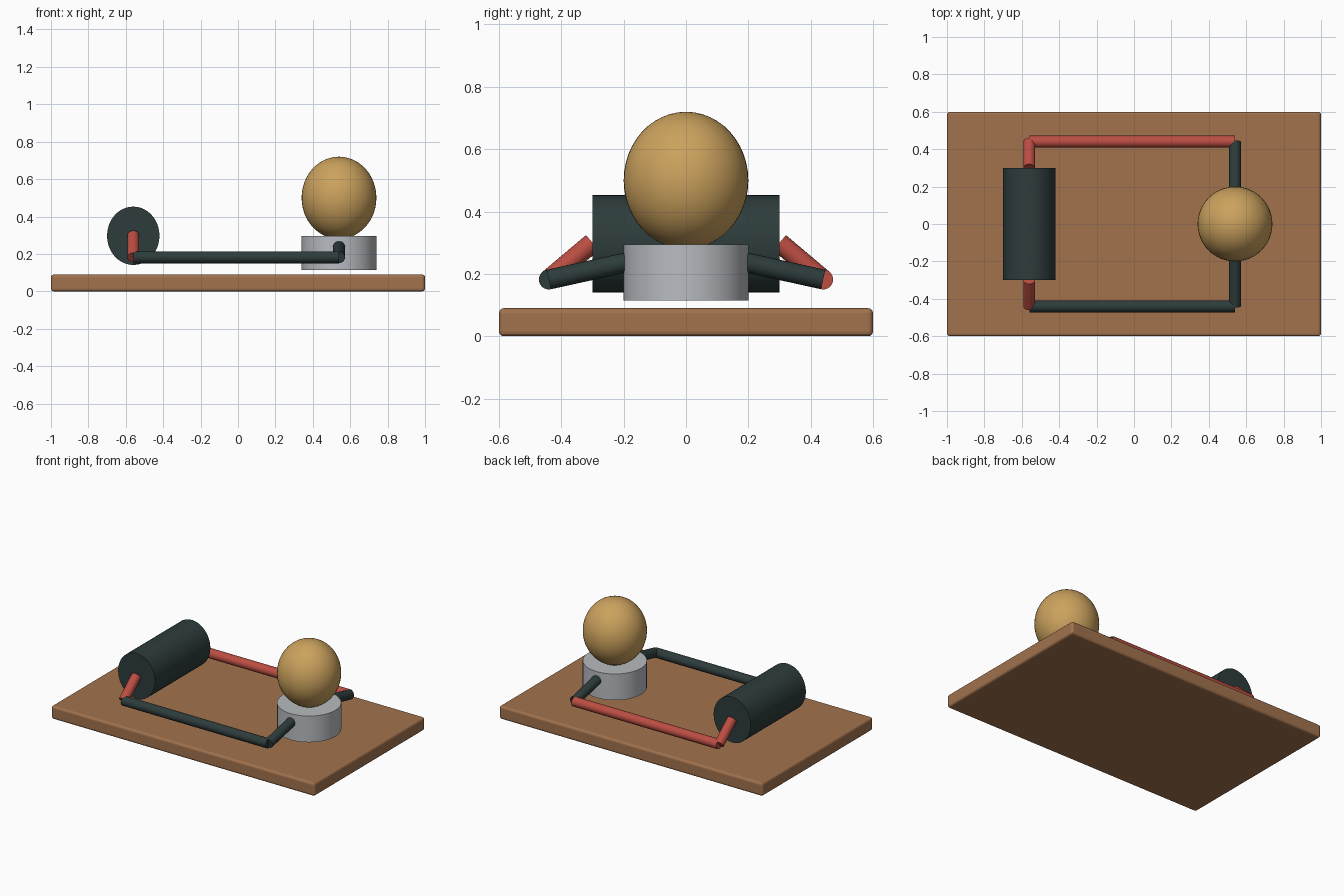
import bpy, math
from mathutils import Vector

if "Cube" in bpy.data.objects:
    bpy.data.objects.remove(bpy.data.objects["Cube"])


def material(name, rgb):
    m = bpy.data.materials.new(name)
    m.diffuse_color = (*rgb, 1)
    m.use_nodes = True
    m.node_tree.nodes["Principled BSDF"].inputs["Base Color"].default_value = m.diffuse_color
    return m


WOOD = material("wood", (0.36, 0.17, 0.075))
DARK = material("dark_slate", (0.027, 0.045, 0.045))
RED = material("wire_red", (0.50, 0.075, 0.055))
METAL = material("socket_metal", (0.48, 0.50, 0.53))
AMBER = material("bulb_amber", (0.60, 0.36, 0.11))


def finish(name, mat, smooth=True):
    ob = bpy.context.object
    ob.name = name
    ob.data.materials.append(mat)
    bpy.ops.object.transform_apply(location=False, rotation=True, scale=True)
    if smooth:
        bpy.ops.object.shade_smooth_by_angle(angle=math.radians(35))
    return ob


def rod(name, a, b, mat, radius=0.032, sides=24):
    """Cylinder running from point a to point b."""
    a, b = Vector(a), Vector(b)
    d = b - a
    bpy.ops.mesh.primitive_cylinder_add(
        vertices=sides, radius=radius, depth=d.length, location=(a + b) / 2,
        rotation=d.to_track_quat('Z', 'Y').to_euler())
    return finish(name, mat)


# Wooden board with softened edges
bpy.ops.mesh.primitive_cube_add(size=1, location=(0, 0, 0.045))
bpy.context.object.scale = (2, 1.2, 0.09)
board = finish("board", WOOD, smooth=False)
bevel = board.modifiers.new("soft_edges", 'BEVEL')
bevel.width = 0.015
bevel.segments = 3

# Battery, slightly taller than wide
bpy.ops.mesh.primitive_cylinder_add(vertices=48, radius=1, depth=0.6,
                                    location=(-0.56, 0, 0.297),
                                    rotation=(math.pi / 2, 0, 0))
bpy.context.object.scale = (0.14, 0.156, 1)
finish("battery", DARK)

# Bulb socket and bulb
rod("bulb_socket", (0.54, 0, 0.115), (0.54, 0, 0.295), METAL, 0.2, 32)
bpy.ops.mesh.primitive_uv_sphere_add(segments=48, ring_count=24, radius=1,
                                     location=(0.54, 0, 0.5))
bpy.context.object.scale = (0.2, 0.2, 0.22)
finish("bulb", AMBER)

# Wires on each side: battery lead, long run, socket lead
for side, s, run in (("front", -1, DARK), ("back", 1, RED)):
    near, far = (-0.56, s * 0.44, 0.182), (0.54, s * 0.44, 0.182)
    rod(side + "_battery_lead", (-0.56, s * 0.3, 0.3), near, RED)
    rod(side + "_long_wire", near, far, run)
    rod(side + "_socket_lead", far, (0.54, s * 0.19, 0.237), DARK)
